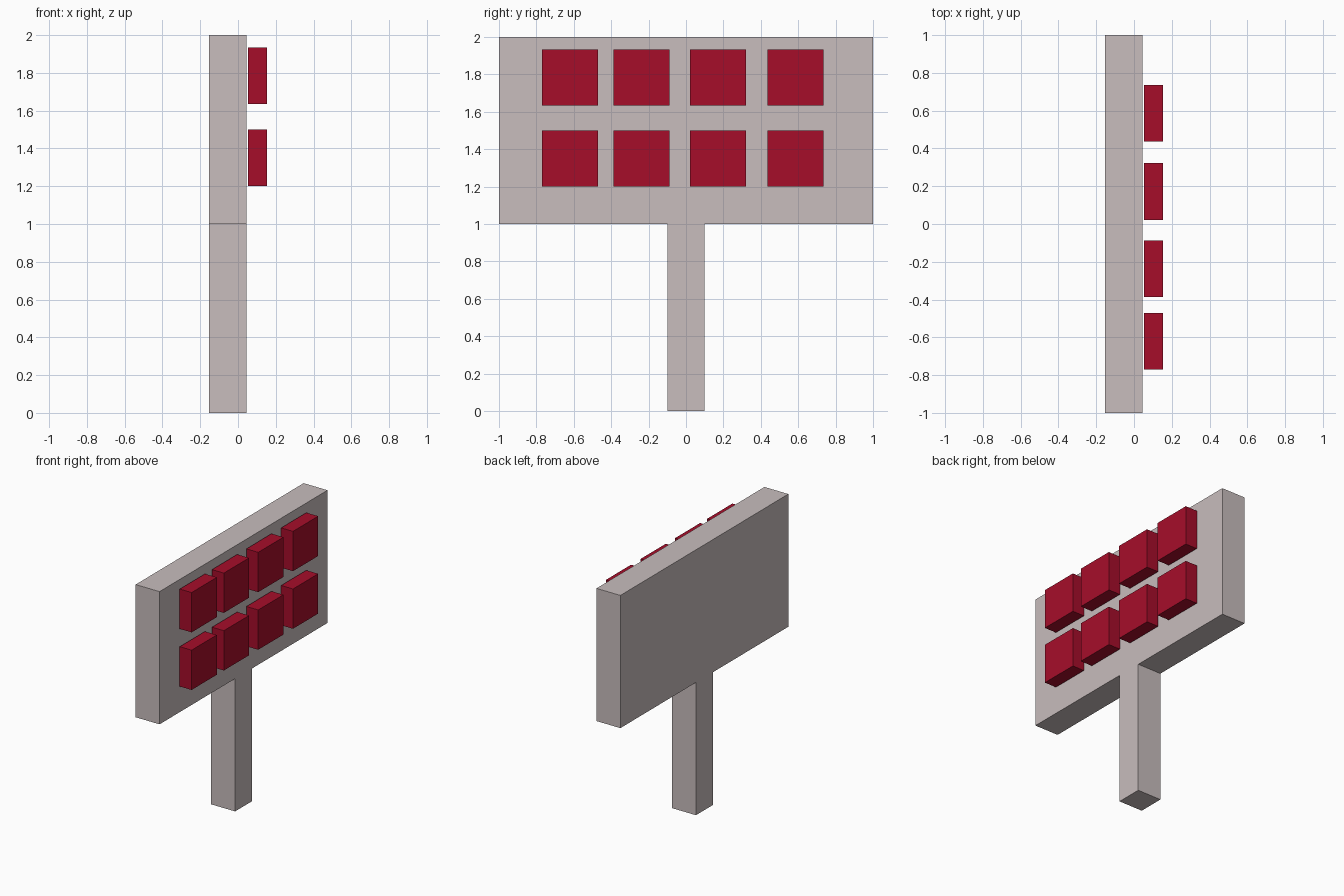
import bpy, bmesh

if "Cube" in bpy.data.objects:
    bpy.data.objects.remove(bpy.data.objects["Cube"])


def material(name, rgb):
    m = bpy.data.materials.new(name)
    m.diffuse_color = (*rgb, 1)
    m.use_nodes = True
    m.node_tree.nodes["Principled BSDF"].inputs["Base Color"].default_value = m.diffuse_color
    return m


def extrude_x(name, profile, x0, x1, mat):
    """Extrude a (y, z) outline from x0 to x1."""
    bm = bmesh.new()
    face = bm.faces.new([bm.verts.new((x0, y, z)) for y, z in profile])
    ext = bmesh.ops.extrude_face_region(bm, geom=[face])
    verts = [g for g in ext["geom"] if isinstance(g, bmesh.types.BMVert)]
    bmesh.ops.translate(bm, verts=verts, vec=(x1 - x0, 0, 0))
    bmesh.ops.recalc_face_normals(bm, faces=bm.faces)
    mesh = bpy.data.meshes.new(name)
    bm.to_mesh(mesh)
    bm.free()
    mesh.materials.append(mat)
    ob = bpy.data.objects.new(name, mesh)
    bpy.context.collection.objects.link(ob)
    return ob


grey = material("warm_grey", (0.578, 0.509, 0.509))
red = material("crimson", (0.381, 0.004, 0.023))

# Board and post, one T-shaped outline
half = [(0.1, 0), (0.1, 1), (1, 1), (1, 2)]
outline = half + [(-y, z) for y, z in reversed(half)]
extrude_x("board_and_post", outline, -0.153, 0.046, grey)

# Two rows of four square blocks, floating just off the board
S = 0.15
for row, z in enumerate((1.35, 1.784)):
    for col, y in enumerate((-0.621, -0.237, 0.172, 0.586)):
        square = [(y - S, z - S), (y + S, z - S), (y + S, z + S), (y - S, z + S)]
        extrude_x(f"block_{row + 1}_{col + 1}", square, 0.054, 0.153, red)
